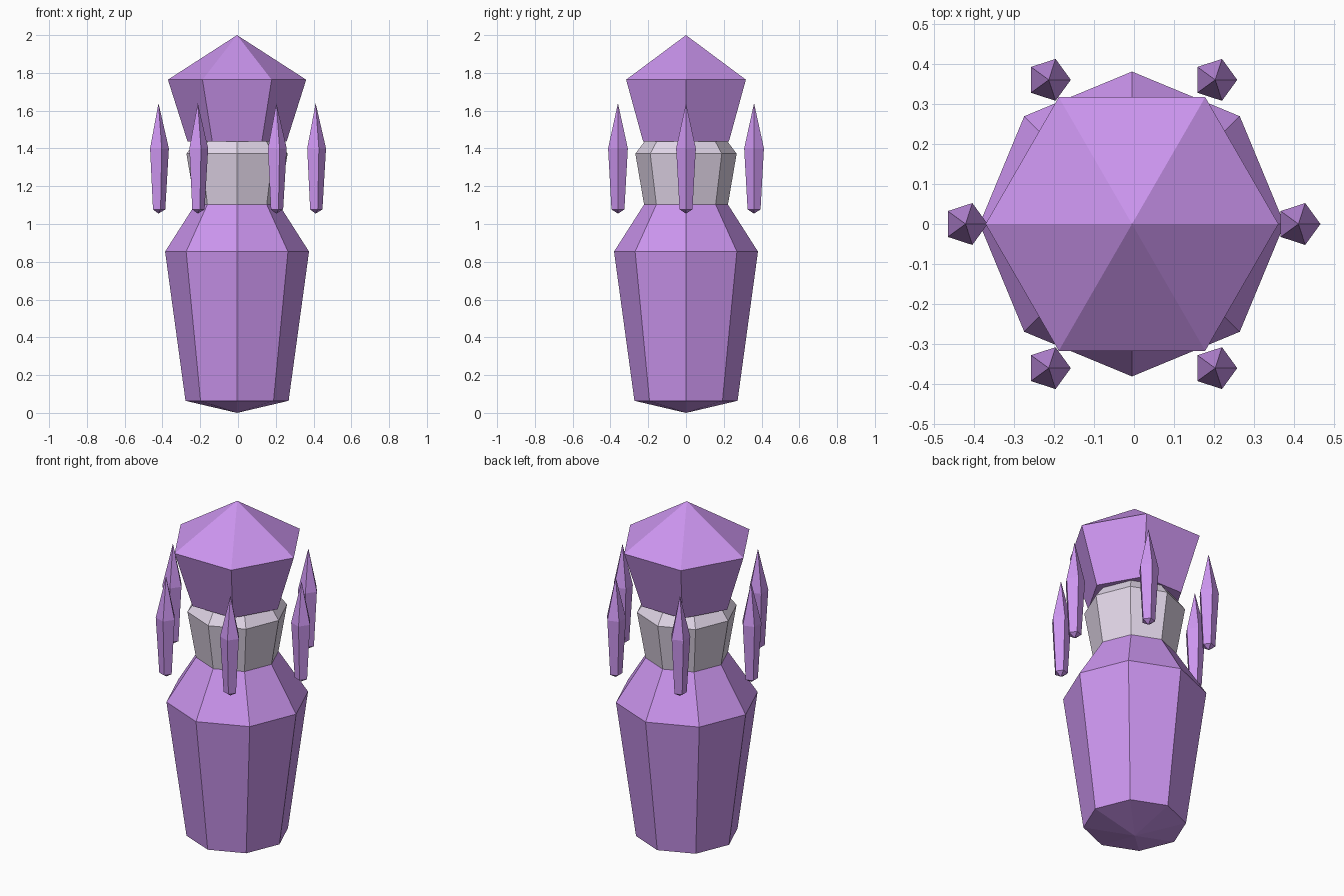
import bpy, bmesh
from math import cos, sin, tau, radians

if "Cube" in bpy.data.objects:
    bpy.data.objects.remove(bpy.data.objects["Cube"])

SHIFT_X = -0.005


def material(name, rgb):
    m = bpy.data.materials.new(name)
    m.diffuse_color = (*rgb, 1)
    m.use_nodes = True
    m.node_tree.nodes["Principled BSDF"].inputs["Base Color"].default_value = m.diffuse_color
    return m


def gem(name, sides, profile, mat, x=0, y=0):
    """Faceted solid from (radius, z) rings, bottom to top; radius 0 is a point."""
    bm = bmesh.new()
    rings = []
    for r, z in profile:
        n = sides if r > 0 else 1
        rings.append([bm.verts.new((r * cos(tau * i / sides), r * sin(tau * i / sides), z))
                      for i in range(n)])
    for a, b in zip(rings, rings[1:]):
        for i in range(sides):
            j = (i + 1) % sides
            if len(a) == 1:
                bm.faces.new((a[0], b[j], b[i]))
            elif len(b) == 1:
                bm.faces.new((a[i], a[j], b[0]))
            else:
                bm.faces.new((a[i], a[j], b[j], b[i]))
    for ring in (rings[0], rings[-1]):
        if len(ring) > 1:
            bm.faces.new(ring)
    bmesh.ops.recalc_face_normals(bm, faces=bm.faces)
    mesh = bpy.data.meshes.new(name)
    bm.to_mesh(mesh)
    bm.free()
    mesh.materials.append(mat)
    ob = bpy.data.objects.new(name, mesh)
    ob.location = (x + SHIFT_X, y, 0)
    bpy.context.collection.objects.link(ob)
    return ob


purple = material("purple_crystal", (0.60, 0.30, 0.86))
pale = material("pale_collar", (0.75, 0.67, 0.80))

# Eight-sided body with a shallow pointed base
gem("body", 8, [(0, 0), (0.273, 0.064), (0.381, 0.854), (0.222, 1.103)], purple)

# Pale collar with a bevelled upper rim
gem("collar", 8, [(0.222, 1.103), (0.268, 1.372), (0.22, 1.436)], pale)

# Six-sided pointed head
gem("head", 6, [(0.262, 1.436), (0.366, 1.764), (0, 2.0)], purple)

# Ring of six floating shards, all turned the same way
for k in range(6):
    a = radians(60 * k)
    gem(f"shard_{k + 1}", 5, [(0, 1.055), (0.036, 1.077), (0.055, 1.40), (0, 1.64)],
        purple, 0.416 * cos(a), 0.416 * sin(a))
